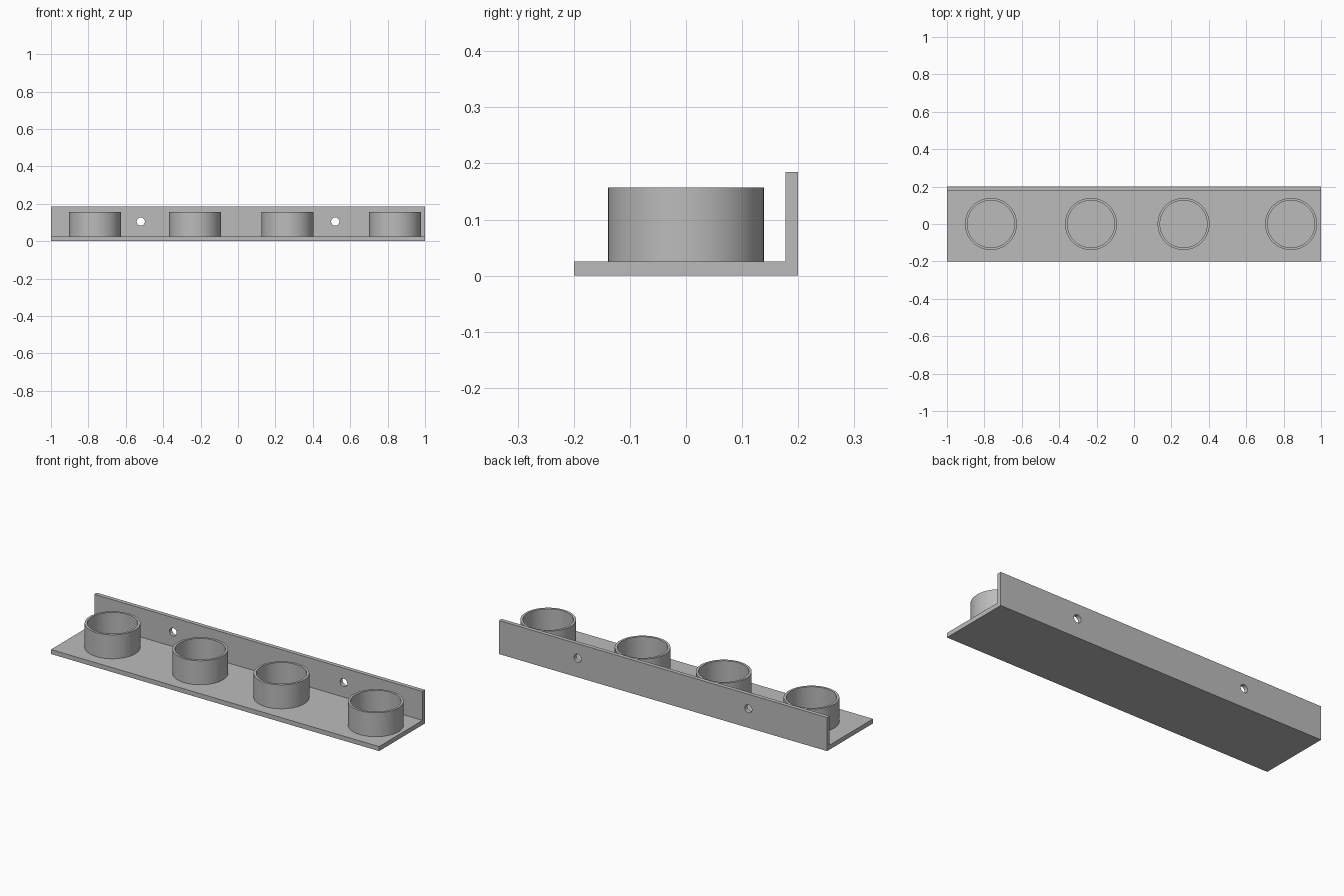
import bpy
import bmesh
from math import radians
from mathutils import Matrix, Vector

if "Cube" in bpy.data.objects:
    bpy.data.objects.remove(bpy.data.objects["Cube"], do_unlink=True)

FLOOR, WALL = 0.025, 0.0225
DEPTH, HEIGHT = 0.2, 0.185
RING_TOP, OUTER, INNER = 0.157, 0.139, 0.126
SEGMENTS = 64

grey = bpy.data.materials.new("plain grey")
grey.use_nodes = True
colour = (0.5, 0.5, 0.5, 1)
grey.diffuse_color = colour
grey.node_tree.nodes["Principled BSDF"].inputs["Base Color"].default_value = colour


def add_object(name, bm):
    bmesh.ops.recalc_face_normals(bm, faces=bm.faces)
    mesh = bpy.data.meshes.new(name)
    bm.to_mesh(mesh)
    bm.free()
    mesh.materials.append(grey)
    obj = bpy.data.objects.new(name, mesh)
    bpy.context.collection.objects.link(obj)
    return obj


def activate(obj):
    bpy.ops.object.select_all(action="DESELECT")
    obj.select_set(True)
    bpy.context.view_layer.objects.active = obj


# L-shaped bracket: side profile extruded along x
bm = bmesh.new()
profile = [(-DEPTH, 0), (DEPTH, 0), (DEPTH, HEIGHT), (DEPTH - WALL, HEIGHT),
           (DEPTH - WALL, FLOOR), (-DEPTH, FLOOR)]
side = bm.faces.new([bm.verts.new((-1, y, z)) for y, z in profile])
swept = bmesh.ops.extrude_face_region(bm, geom=[side])["geom"]
bmesh.ops.translate(bm, vec=Vector((2, 0, 0)),
                    verts=[v for v in swept if isinstance(v, bmesh.types.BMVert)])
bracket = add_object("bracket", bm)

# Two screw holes through the back wall
bm = bmesh.new()
for x in (-0.52, 0.52):
    place = Matrix.Translation((x, DEPTH, 0.105)) @ Matrix.Rotation(radians(90), 4, "X")
    bmesh.ops.create_cone(bm, cap_ends=True, segments=32, radius1=0.022,
                          radius2=0.022, depth=0.1, matrix=place)
cutter = add_object("screw_hole_cutter", bm)
cutter.hide_render = True
cut = bracket.modifiers.new("screw holes", "BOOLEAN")
cut.operation = "DIFFERENCE"
cut.solver = "EXACT"
cut.object = cutter
activate(bracket)
bpy.ops.object.modifier_apply(modifier=cut.name)
bpy.data.objects.remove(cutter, do_unlink=True)
bpy.ops.object.shade_smooth_by_angle(angle=radians(30))

# Four open cup rings: wall section spun about z, standing on the floor
section = [(OUTER, FLOOR), (OUTER, RING_TOP), (INNER, RING_TOP), (INNER, FLOOR)]
for number, x in enumerate((-0.765, -0.23, 0.265, 0.84), 1):
    bm = bmesh.new()
    points = [bm.verts.new((r, 0, z)) for r, z in section]
    edges = [bm.edges.new(pair) for pair in zip(points, points[1:])]
    bmesh.ops.spin(bm, geom=points + edges, cent=(0, 0, 0), axis=(0, 0, 1),
                   angle=radians(360), steps=SEGMENTS)
    bmesh.ops.remove_doubles(bm, verts=bm.verts, dist=0.0005)
    ring = add_object(f"cup_ring_{number}", bm)
    ring.location.x = x
    activate(ring)
    bpy.ops.object.shade_smooth_by_angle(angle=radians(30))
    # Open underside, so make sure normals point away from the ring wall
    if ring.data.polygons[0].normal.dot(ring.data.polygons[0].center) < 0:
        ring.data.flip_normals()
